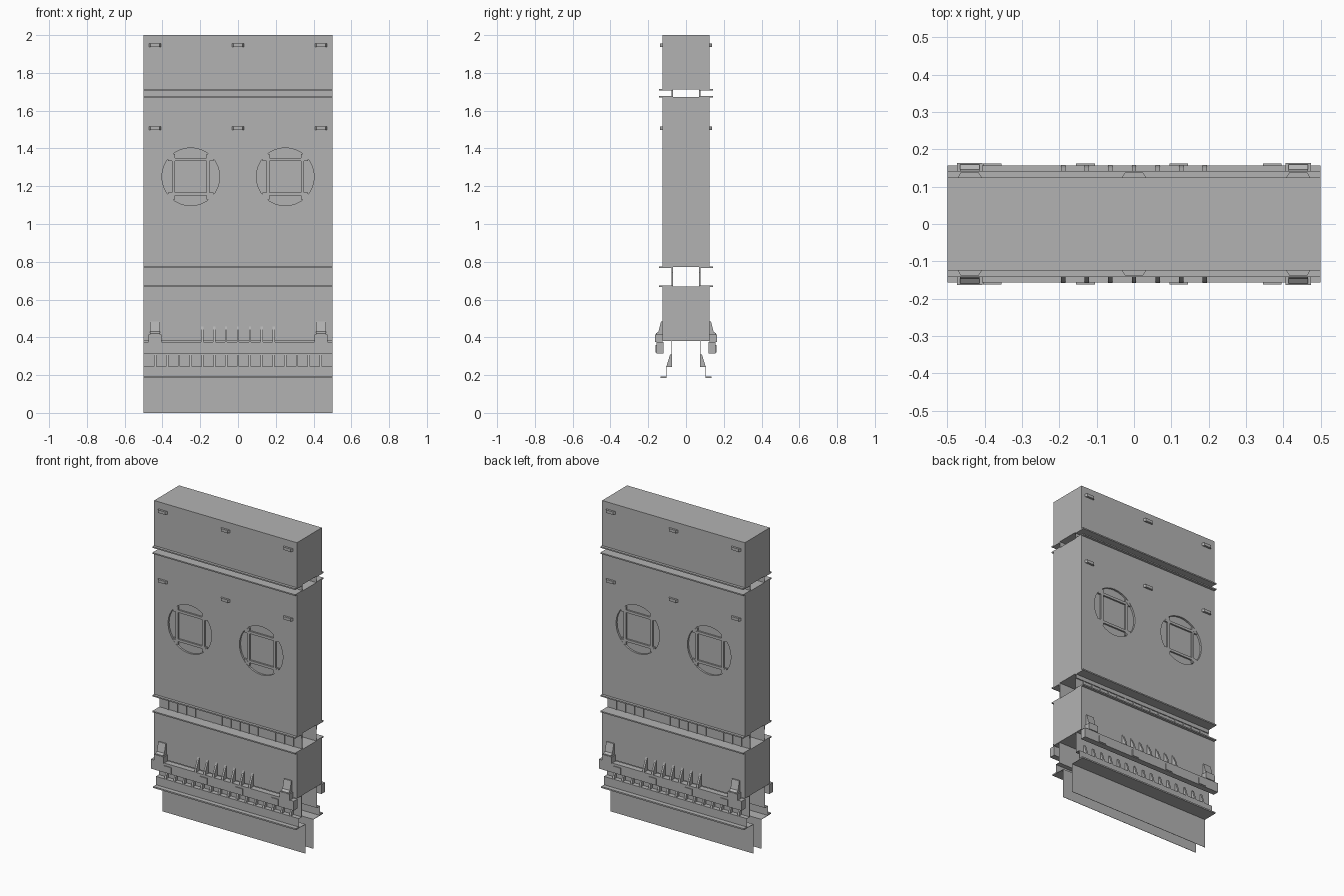
import bpy, bmesh, math
from mathutils import Matrix, Vector

cube = bpy.data.objects.get("Cube")
if cube:
    bpy.data.objects.remove(cube)

grey = bpy.data.materials.new("plain_grey")
grey.use_nodes = True
colour = (0.45, 0.45, 0.45, 1)
grey.diffuse_color = colour
grey.node_tree.nodes["Principled BSDF"].inputs["Base Color"].default_value = colour

SIDES = (-1, 1)
HALF = 0.5        # half width of the facade
WALL = 0.125      # distance of the main walls from the middle
RECESS = 0.07     # distance of the recessed walls from the middle
LIP = 0.142       # how far the ledges reach


def finish(name, bm):
    bmesh.ops.recalc_face_normals(bm, faces=bm.faces)
    mesh = bpy.data.meshes.new(name)
    bm.to_mesh(mesh)
    bm.free()
    mesh.materials.append(grey)
    ob = bpy.data.objects.new(name, mesh)
    bpy.context.collection.objects.link(ob)
    return ob


def add_box(bm, x, y, z):
    """Box from three (low, high) ranges."""
    size = [b - a for a, b in (x, y, z)]
    mid = [(a + b) / 2 for a, b in (x, y, z)]
    bmesh.ops.create_cube(bm, size=1, matrix=Matrix.Translation(mid) @ Matrix.Diagonal((*size, 1)))


def add_prism(bm, points, shift):
    """Face through the points, extruded by shift."""
    face = bm.faces.new([bm.verts.new(p) for p in points])
    new = bmesh.ops.extrude_face_region(bm, geom=[face])["geom"]
    bmesh.ops.translate(bm, vec=shift, verts=[v for v in new if isinstance(v, bmesh.types.BMVert)])
    bm.faces.ensure_lookup_table()
    return face


def both(name, centres, width, depth, z):
    """Boxes at each x centre, repeated on front and back."""
    bm = bmesh.new()
    for s in SIDES:
        for cx in centres:
            add_box(bm, (cx - width / 2, cx + width / 2), sorted((s * depth[0], s * depth[1])), z)
    return finish(name, bm)


def wedges(name, centres, width, profile):
    """Side profiles of (depth, height) extruded across x, front and back."""
    bm = bmesh.new()
    for s in SIDES:
        for cx in centres:
            add_prism(bm, [(cx - width / 2, s * d, h) for d, h in profile], Vector((width, 0, 0)))
    return finish(name, bm)


def strip(name, depth, z):
    return both(name, [0], 2 * HALF, depth, z)


def spaced(count, step):
    return [i * step for i in range(-count, count + 1)]


# Three main blocks
blocks = {}
for name, z in (("lower_block", (0.38, 0.67)), ("middle_block", (0.772, 1.673)), ("upper_block", (1.713, 2))):
    bm = bmesh.new()
    add_box(bm, (-HALF, HALF), (-WALL, WALL), z)
    blocks[name] = finish(name, bm)

# Shallow round recesses in the middle block
bm = bmesh.new()
discs = [(cx, s) for cx in (-0.25, 0.25) for s in SIDES]
for cx, s in discs:
    bmesh.ops.create_cone(bm, cap_ends=True, segments=32, radius1=0.153, radius2=0.153, depth=0.024,
                          matrix=Matrix.Translation((cx, s * WALL, 1.25)) @ Matrix.Rotation(math.pi / 2, 4, "X"))
cutter = finish("recess_cutter", bm)
cutter.hide_render = True
cut = blocks["middle_block"].modifiers.new("recess", "BOOLEAN")
cut.object = cutter
cut.solver = "EXACT"
bpy.context.view_layer.objects.active = blocks["middle_block"]
bpy.ops.object.modifier_apply(modifier=cut.name)
bpy.data.objects.remove(cutter)

# Round window frames: crossing bars, corner bosses and an outer ring with tabs
bars, rings = bmesh.new(), bmesh.new()
for cx, s in discs:
    depth = sorted((s * 0.112, s * (WALL - 0.002)))
    for k in SIDES:
        p = k * 0.092
        add_box(bars, (cx + p - 0.008, cx + p + 0.008), depth, (1.13, 1.37))
        add_box(bars, (cx - 0.12, cx + 0.12), depth, (1.242 + p, 1.258 + p))
        for m in SIDES:
            bmesh.ops.create_cone(bars, cap_ends=True, segments=12, radius1=0.013, radius2=0.013, depth=0.012,
                                  matrix=Matrix.Translation((cx + k * 0.103, s * 0.118, 1.25 + m * 0.103))
                                  @ Matrix.Rotation(math.pi / 2, 4, "X"))
    n = 48
    for i in range(n):
        outer = 0.196 if i % 12 in (0, 11) else 0.189
        corners = [(r, 2 * math.pi * j / n) for r, j in ((0.153, i), (outer, i), (outer, i + 1), (0.153, i + 1))]
        rings.faces.new([rings.verts.new((cx + r * math.cos(a), s * (WALL + 0.0015), 1.25 + r * math.sin(a)))
                         for r, a in corners])
finish("window_bars", bars)
finish("window_rings", rings)

# Ledges above and below each recessed gallery
for i, z in enumerate((0.67, 0.77, 1.673, 1.711)):
    strip(f"ledge_{i + 1}", (RECESS, LIP), (z - 0.004, z + 0.004))

# Recessed galleries with upright posts
strip("upper_gallery_wall", (RECESS, RECESS + 0.002), (1.673, 1.713))
both("upper_gallery_posts", spaced(6, 0.0735), 0.008, (RECESS, RECESS + 0.006), (1.673, 1.713))
strip("lower_gallery_wall", (RECESS, RECESS + 0.002), (0.67, 0.772))
both("lower_gallery_posts", spaced(7, 0.0625), 0.01, (RECESS, RECESS + 0.006), (0.67, 0.745))
strip("lower_gallery_rail", (RECESS, RECESS + 0.008), (0.742, 0.77))

# Small tapered brackets high on the walls
bm = bmesh.new()
for s in SIDES:
    for z in (1.497, 1.937):
        for cx in (-0.44, 0, 0.44):
            add_prism(bm, [(cx + x, s * y, z) for x, y in
                           ((-0.032, WALL), (0.032, WALL), (0.024, 0.138), (-0.024, 0.138))],
                      Vector((0, 0, 0.018)))
finish("wall_brackets", bm)

# Projecting band with clips, fins and corner buttresses
strip("band", (0.12, 0.157), (0.315, 0.375))
both("band_clips", [-0.38, -0.13, 0.12, 0.37], 0.05, (0.15, 0.162), (0.32, 0.36))
wedges("fins", spaced(3, 0.063), 0.012, [(WALL, 0.375), (0.158, 0.375), (0.152, 0.4), (WALL, 0.457)])
wedges("buttresses", (-0.44, 0.44), 0.052,
       [(WALL, 0.375), (0.16, 0.375), (0.16, 0.42), (0.146, 0.43), (0.132, 0.485), (WALL, 0.485)])
both("buttress_feet", (-0.44, 0.44), 0.068, (WALL, 0.163), (0.375, 0.415))

# Stepped wall with ribs under the band
strip("rib_wall", (0.075, 0.077), (0.245, 0.38))
wedges("ribs", spaced(7, 0.0625), 0.012, [(0.077, 0.245), (0.104, 0.245), (0.084, 0.31), (0.077, 0.31)])
strip("step_top", (0.075, 0.106), (0.244, 0.246))
strip("step_front", (0.104, 0.106), (0.185, 0.245))
strip("step_lip", (0.104, 0.135), (0.184, 0.193))
strip("step_underside", (0.04, 0.106), (0.184, 0.186))

# Thin sheets at the foot
strip("foot_sheet", (0.039, 0.041), (0, 0.186))
